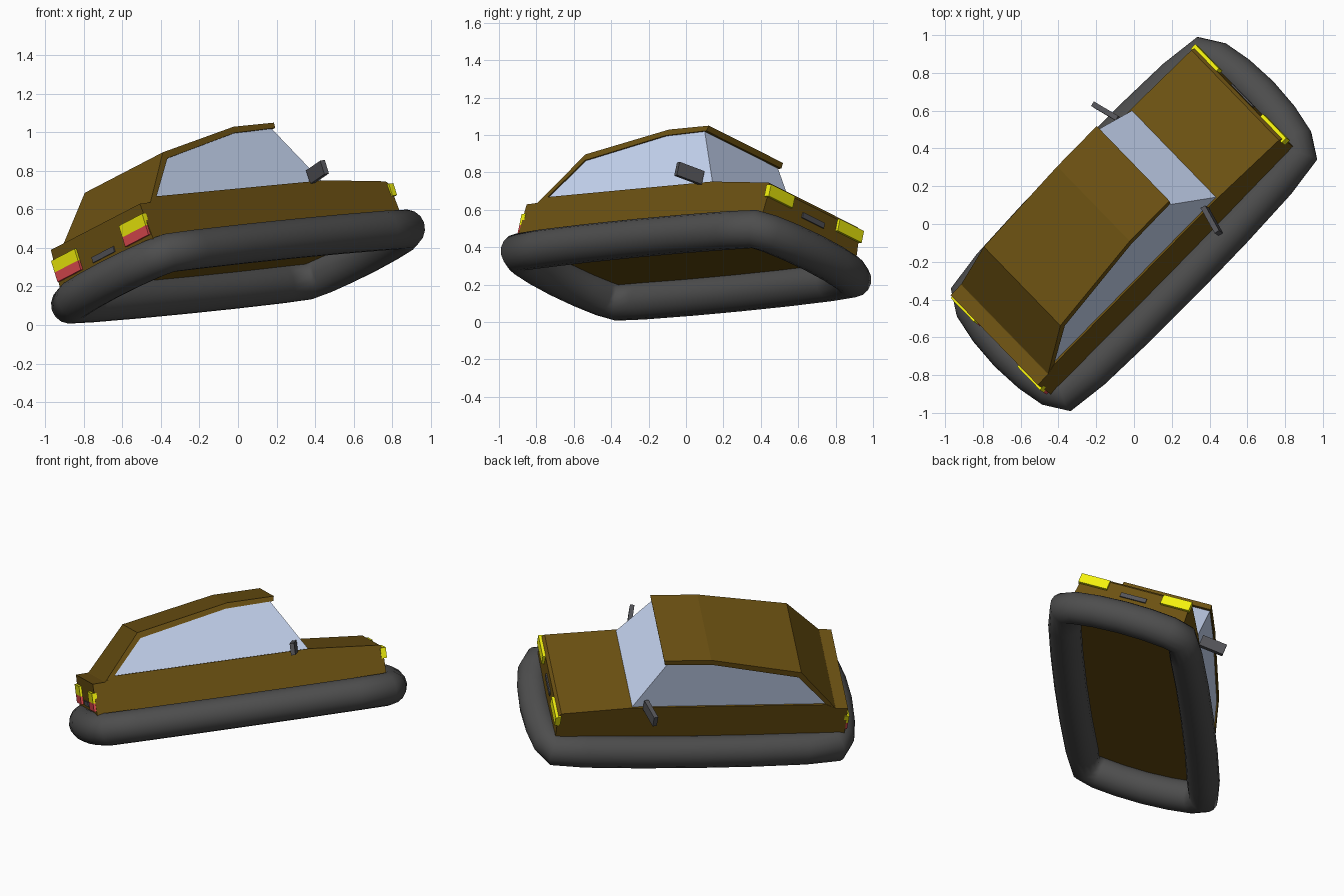
import bpy, bmesh
from mathutils import Vector, Matrix

if "Cube" in bpy.data.objects:
    bpy.data.objects.remove(bpy.data.objects["Cube"])

# Tilted frame of the whole car: local x = right, y = forward, z = up
right = Vector((0.655, -0.675, 0.34)).normalized()
fwd = Vector((0.698, 0.7126, 0.0698))
fwd = (fwd - right * fwd.dot(right)).normalized()
up = right.cross(fwd)
FRAME = Matrix.Translation((0, 0, 0.303)) @ Matrix((right, fwd, up)).transposed().to_4x4()


def material(name, rgb):
    m = bpy.data.materials.new(name)
    m.diffuse_color = (*rgb, 1)
    m.use_nodes = True
    m.node_tree.nodes["Principled BSDF"].inputs["Base Color"].default_value = m.diffuse_color
    return m


BROWN = material("brown_paint", (0.15, 0.083, 0.006))
GLASS = material("glass", (0.58, 0.68, 0.9))
RUBBER = material("rubber", (0.075, 0.075, 0.075))
YELLOW = material("yellow_light", (0.9, 0.88, 0.004))
RED = material("red_light", (0.75, 0.07, 0.08))
GREY = material("grey_trim", (0.09, 0.09, 0.1))


def add(name, bm, mat):
    bmesh.ops.recalc_face_normals(bm, faces=bm.faces)
    me = bpy.data.meshes.new(name)
    bm.to_mesh(me)
    bm.free()
    me.materials.append(mat)
    ob = bpy.data.objects.new(name, me)
    ob.matrix_world = FRAME
    bpy.context.collection.objects.link(ob)
    return ob


def prism(name, profile, width, mat):
    """Side profile (forward, up) spanned across the car; half width depends on height."""
    bm = bmesh.new()
    sides = [[bm.verts.new((s * width(u), f, u)) for f, u in profile] for s in (-1, 1)]
    for side in sides:
        bm.faces.new(side)
    n = len(profile)
    for i in range(n):
        j = (i + 1) % n
        bm.faces.new((sides[0][i], sides[0][j], sides[1][j], sides[1][i]))
    return add(name, bm, mat)


def box(name, centre, size, mat, yaw=0.0):
    bm = bmesh.new()
    m = (Matrix.Translation(centre) @ Matrix.Rotation(yaw, 4, 'Z')
         @ Matrix.Diagonal((*size, 1)))
    bmesh.ops.create_cube(bm, size=1, matrix=m)
    return add(name, bm, mat)


# Lower body with hood and tail shelf
prism("body", [(-0.94, 0.07), (-0.94, 0.29), (-0.862, 0.292), (-0.80, 0.322), (0.44, 0.318),
               (0.882, 0.278), (0.90, 0.258), (0.90, 0.07)],
      lambda u: 0.372 - 0.09 * (u - 0.07), BROWN)

# Glass cabin
cabin_width = lambda u: 0.352 - 0.155 * (u - 0.29)
prism("windows", [(0.44, 0.31), (0.24, 0.645), (-0.05, 0.645), (-0.60, 0.54), (-0.81, 0.31)],
      lambda u: cabin_width(u) - 0.008, GLASS)

# Roof shell that runs down into the tailgate
prism("roof", [(0.27, 0.67), (-0.03, 0.67), (-0.614, 0.566), (-0.862, 0.29), (-0.795, 0.29),
               (-0.795, 0.325), (-0.60, 0.53), (-0.04, 0.635), (0.262, 0.64)],
      cabin_width, BROWN)

# Inflated tube: one quadrant of the centre line, mirrored round
quad = [(0, 0.955), (0.17, 0.945), (0.31, 0.92), (0.39, 0.88), (0.405, 0.70), (0.418, 0.36), (0.422, 0)]
half = quad + [(x, -y) for x, y in quad[-2::-1]]
path = half + [(-x, y) for x, y in half[-2:0:-1]]
curve = bpy.data.curves.new("tube", 'CURVE')
curve.dimensions = '3D'
curve.bevel_depth = 0.103
curve.bevel_resolution = 6
spline = curve.splines.new('POLY')
spline.points.add(len(path) - 1)
for p, (x, y) in zip(spline.points, path):
    p.co = (x, y, 0, 1)
spline.use_cyclic_u = True
curve.materials.append(RUBBER)
tube = bpy.data.objects.new("tube", curve)
tube.matrix_world = FRAME
bpy.context.collection.objects.link(tube)

# Lights and mirrors on both sides
for s, side in ((1, "right"), (-1, "left")):
    box(f"headlight_{side}", (s * 0.273, 0.90, 0.227), (0.19, 0.035, 0.066), YELLOW)
    box(f"tail_light_yellow_{side}", (s * 0.268, -0.94, 0.201), (0.185, 0.03, 0.064), YELLOW)
    box(f"tail_light_red_{side}", (s * 0.268, -0.94, 0.143), (0.185, 0.03, 0.052), RED)
    box(f"mirror_{side}", (s * 0.425, 0.335, 0.345), (0.16, 0.028, 0.075), GREY, -s * 0.25)
    box(f"mirror_glass_{side}", (s * 0.425 - s * 0.0035 + s * 0.01, 0.3225, 0.345),
        (0.10, 0.006, 0.052), GLASS, -s * 0.25)

# Plates at both ends
box("front_plate", (0, 0.90, 0.189), (0.17, 0.016, 0.03), GREY)
box("rear_plate", (0, -0.94, 0.137), (0.17, 0.016, 0.03), GREY)
